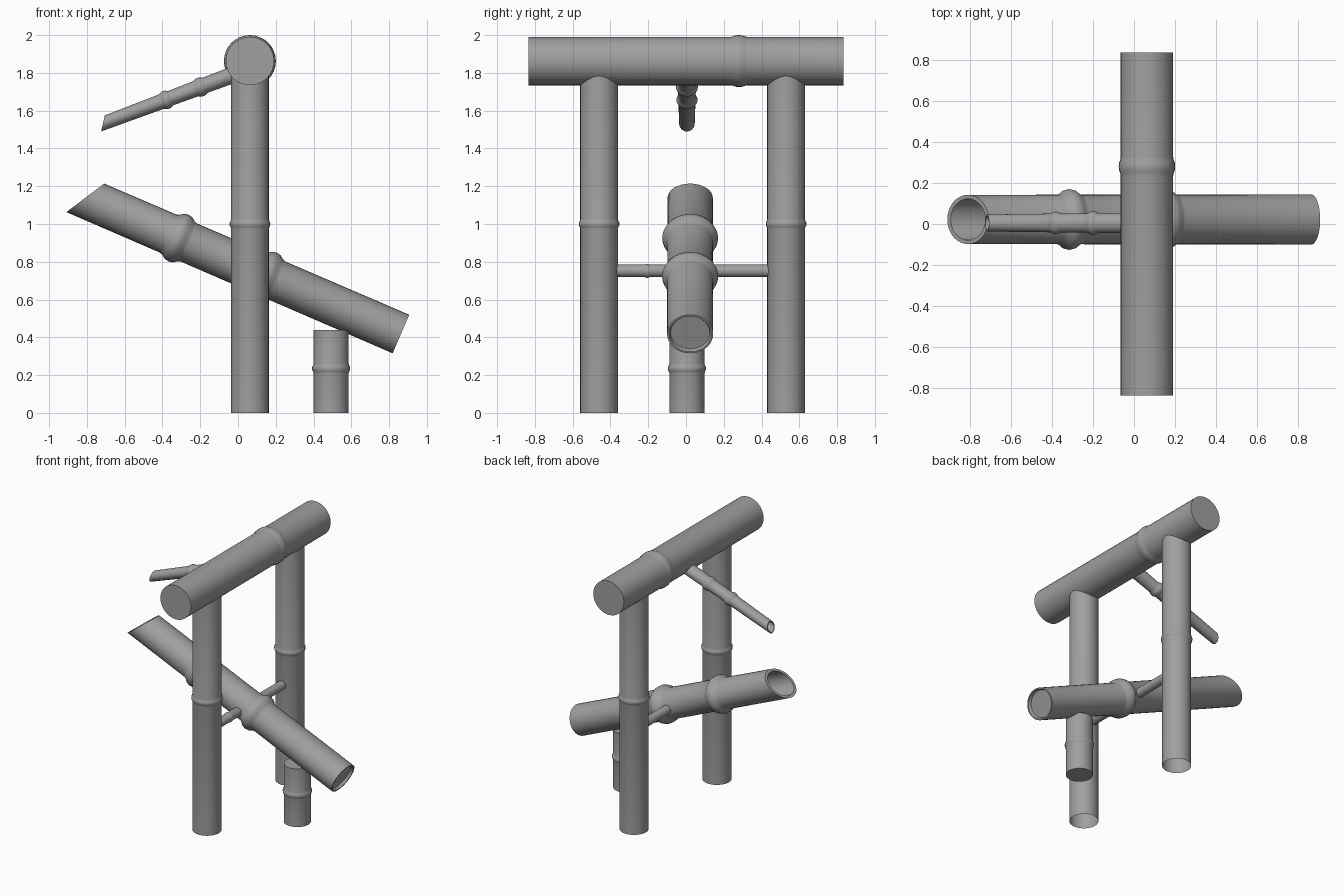
import bpy, bmesh, math
from mathutils import Vector, Matrix

cube = bpy.data.objects.get("Cube")
if cube:
    bpy.data.objects.remove(cube, do_unlink=True)

SEGMENTS = 32
GREY = (0.35, 0.35, 0.35, 1)
grey = bpy.data.materials.new("bamboo grey")
grey.use_nodes = True
grey.diffuse_color = GREY
grey.node_tree.nodes["Principled BSDF"].inputs["Base Color"].default_value = GREY


def bamboo(name, start, end, r0, r1=None, nodes=(), bulge=0.01, width=0.03,
           bore=0, recess=0, slant=0, widen=1, open_start=False):
    """Lathe a stalk from start to end, with swollen rings at the node distances."""
    start, end = Vector(start), Vector(end)
    axis = end - start
    length = axis.length
    axis.normalize()
    r1 = r1 or r0

    def radius(t):
        return r0 + (r1 - r0) * t / length

    # Profile of (distance, radius), from the start cap to the end cap
    profile = []
    if bore:
        inner = r0 * 0.84
        profile = [(bore, 0), (bore, inner), (0, inner)]
    elif not open_start:
        profile = [(0, 0)]
    profile.append((0, r0))
    for t in nodes:
        for step, rise in ((-1, 0), (-.75, .2), (-.4, .8), (0, 1), (.4, .8), (.75, .2), (1, 0)):
            profile.append((t + step * width, radius(t) + rise * bulge))
    profile.append((length, r1))
    if recess:
        profile += [(length, r1 * 0.92), (length - recess, r1 * 0.85)]
    profile.append((length - recess, 0))

    # Spin the profile, shearing the start rim for a slanted cut
    bm = bmesh.new()
    rings = []
    for t, r in profile:
        if r == 0:
            rings.append([bm.verts.new((0, 0, t))] * SEGMENTS)
            continue
        ring = []
        for i in range(SEGMENTS):
            a = math.tau * i / SEGMENTS
            x, y = r * math.cos(a), r * math.sin(a) * widen
            ring.append(bm.verts.new((x, y, t + (slant * x if t == 0 else 0))))
        rings.append(ring)
    for low, high in zip(rings, rings[1:]):
        for i in range(SEGMENTS):
            j = (i + 1) % SEGMENTS
            corners = dict.fromkeys((low[i], low[j], high[j], high[i]))
            bm.faces.new(list(corners))

    # Stand the stalk along its axis
    side = Vector((0, 0, 1)) if abs(axis.y) > 0.9 else Vector((0, 1, 0))
    turn = Matrix((side.cross(axis), side, axis)).transposed().to_4x4()
    bm.transform(Matrix.Translation(start) @ turn)
    mesh = bpy.data.meshes.new(name)
    bm.to_mesh(mesh)
    bm.free()
    mesh.materials.append(grey)
    obj = bpy.data.objects.new(name, mesh)
    bpy.context.collection.objects.link(obj)
    bpy.ops.object.select_all(action='DESELECT')
    obj.select_set(True)
    bpy.context.view_layer.objects.active = obj
    bpy.ops.object.shade_smooth_by_angle(angle=math.radians(40))
    return obj


FRAME_X = 0.063

# Upright posts and the beam resting on them
for name, y in (("front_post", -0.46), ("back_post", 0.53)):
    bamboo(name, (FRAME_X, y, 0), (FRAME_X, y, 1.82), 0.1,
           nodes=[1.0], bulge=0.008, width=0.025, open_start=True)
bamboo("top_beam", (FRAME_X, -0.835, 1.8625), (FRAME_X, 0.835, 1.8625), 0.128,
       nodes=[1.115], bulge=0.0095, width=0.045)

# Water spout with an open slanted tip
bamboo("water_spout", (-0.715, 0.005, 1.5325), (0.06, 0.005, 1.822), 0.0365, 0.045,
       nodes=[0.357, 0.55], bulge=0.009, width=0.03, bore=0.3, slant=-0.66, widen=1.13)

# Tilting tube, its axle and the stub it knocks against
bamboo("tilting_tube", (-0.8085, 0.022, 1.1385), (0.8625, 0.022, 0.4175), 0.109, 0.111,
       nodes=[0.5376, 1.046], bulge=0.025, width=0.06, bore=0.5, recess=0.02,
       slant=-0.57, widen=1.1)
bamboo("axle", (FRAME_X, -0.4, 0.752), (FRAME_X, 0.47, 0.752), 0.033,
       nodes=[0.195], bulge=0.004, width=0.015)
bamboo("striking_stub", (0.493, 0.005, 0), (0.493, 0.005, 0.44), 0.093,
       nodes=[0.235], bulge=0.008, width=0.025)
